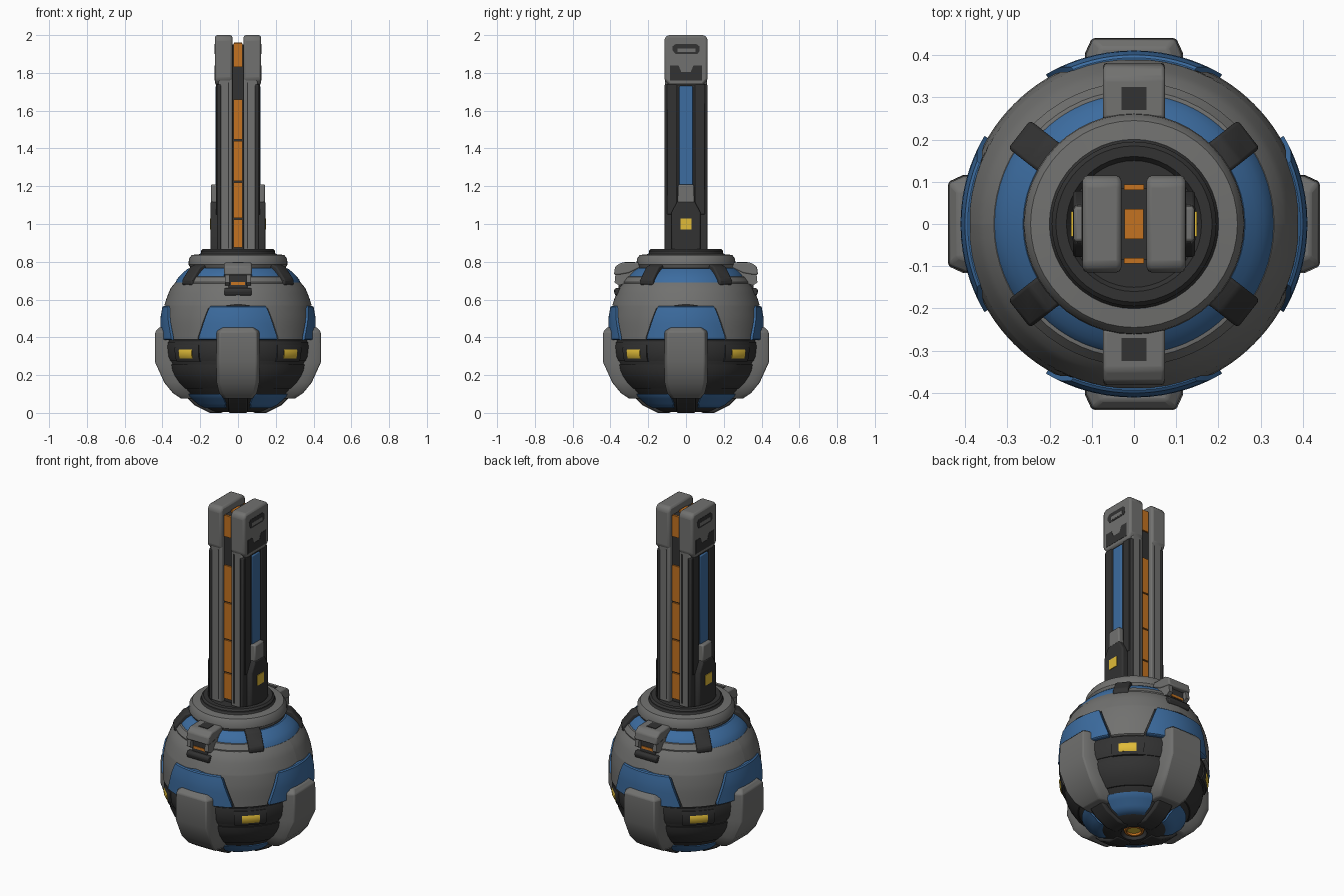
import bpy, bmesh, math
from mathutils import Matrix, Vector

if "Cube" in bpy.data.objects:
    bpy.data.objects.remove(bpy.data.objects["Cube"])


def mat(name, rgb):
    m = bpy.data.materials.new(name)
    m.diffuse_color = (*rgb, 1)
    m.use_nodes = True
    m.node_tree.nodes["Principled BSDF"].inputs["Base Color"].default_value = m.diffuse_color
    return m


GRAY = mat("gray armour", (0.165, 0.165, 0.16))
DARK = mat("dark metal", (0.032, 0.032, 0.032))
BLUE = mat("blue paint", (0.045, 0.15, 0.35))
ORANGE = mat("orange glow", (0.55, 0.17, 0.015))
YELLOW = mat("yellow light", (0.75, 0.5, 0.04))

# body radius by height
PROFILE = [(0, .13), (.04, .205), (.1, .275), (.15, .318), (.2, .35), (.28, .38), (.385, .39),
           (.5, .39), (.57, .378), (.62, .362), (.67, .34), (.72, .305), (.77, .255), (.85, .2)]


def radius(z):
    for (z0, r0), (z1, r1) in zip(PROFILE, PROFILE[1:]):
        if z <= z1:
            return r0 + (r1 - r0) * (z - z0) / (z1 - z0)
    return PROFILE[-1][1]


def finish(name, bm, m, bevel=0):
    bmesh.ops.recalc_face_normals(bm, faces=bm.faces[:])
    me = bpy.data.meshes.new(name)
    bm.to_mesh(me)
    bm.free()
    me.materials.append(m)
    ob = bpy.data.objects.new(name, me)
    bpy.context.collection.objects.link(ob)
    if bevel:
        b = ob.modifiers.new("bevel", 'BEVEL')
        b.width, b.segments, b.limit_method = bevel, 2, 'ANGLE'
    return ob


def lathe(name, pts, m, seg=48):
    bm = bmesh.new()
    vs = [bm.verts.new((r, 0, z)) for r, z in pts]
    es = [bm.edges.new(p) for p in zip(vs, vs[1:])]
    bmesh.ops.spin(bm, geom=vs + es, axis=(0, 0, 1), cent=(0, 0, 0), angle=2 * math.pi,
                   steps=seg, use_merge=True)
    bmesh.ops.remove_doubles(bm, verts=bm.verts[:], dist=1e-5)
    return finish(name, bm, m)


def box(name, x, y, z, m, bevel=0):
    bm = bmesh.new()
    bmesh.ops.create_cube(bm, size=1)
    for v in bm.verts:
        v.co = [(a + b) / 2 + c * (b - a) for (a, b), c in zip((x, y, z), v.co)]
    return finish(name, bm, m, bevel)


def loft(name, rings, m, deg=0, bevel=0):
    """Joins equal rings of points, caps the ends and turns the part about z."""
    bm = bmesh.new()
    rs = [[bm.verts.new(p) for p in ring] for ring in rings]
    n = len(rs[0])
    for a, b in zip(rs, rs[1:]):
        for i in range(n):
            bm.faces.new((a[i], a[(i + 1) % n], b[(i + 1) % n], b[i]))
    bm.faces.new(rs[0])
    bm.faces.new(rs[-1])
    bm.transform(Matrix.Rotation(math.radians(deg), 4, 'Z'))
    return finish(name, bm, m, bevel)


def prism(name, pts, half, m, deg=0, bevel=0):
    """Outline in (radius, z), as wide as 2 * half, turned to an angle."""
    return loft(name, [[(r, s * half, z) for r, z in pts] for s in (-1, 1)], m, deg, bevel)


def plate(name, pts, x0, x1, m, deg=0, bevel=0):
    """Outline in (y, z), from x0 to x1."""
    return loft(name, [[(x, y, z) for y, z in pts] for x in (x0, x1)], m, deg, bevel)


def patch(name, deg, rows, off, m, cols=12, sub=4, depth=.035):
    """Curved armour panel that follows the body; rows are (z, half angle)."""
    fine = [rows[0]]
    for (z0, h0), (z1, h1) in zip(rows, rows[1:]):
        fine += [(z0 + (z1 - z0) * k / sub, h0 + (h1 - h0) * k / sub) for k in range(1, sub + 1)]
    bm = bmesh.new()
    grids = []
    for d, edge in ((off, .006), (off - depth, 0)):
        grid = []
        for j, (z, h) in enumerate(fine):
            row = []
            for i in range(cols + 1):
                a = math.radians(deg + h * (2 * i / cols - 1))
                rim = edge if j in (0, len(fine) - 1) else 0
                r = radius(z) + d - rim
                row.append(bm.verts.new((r * math.cos(a), r * math.sin(a), z)))
            grid.append(row)
        grids.append(grid)
    for g in grids:
        for a, b in zip(g, g[1:]):
            for i in range(cols):
                bm.faces.new((a[i], a[i + 1], b[i + 1], b[i]))
    o, n = grids
    for r in (0, -1):
        for i in range(cols):
            bm.faces.new((o[r][i], o[r][i + 1], n[r][i + 1], n[r][i]))
    for c in (0, -1):
        for j in range(len(fine) - 1):
            bm.faces.new((o[j][c], o[j + 1][c], n[j + 1][c], n[j][c]))
    return finish(name, bm, m)


# dark inner body with a recessed lamp underneath
lathe("body_core", [(0, .035), (.06, .035), (.07, .004), (.125, .004)]
      + [(r - .006, z) for z, r in PROFILE[1:]] + [(0, .85)], DARK)
lathe("bottom_lamp_ring", [(.058, .034), (.052, .014), (.04, .014), (.036, .034)], ORANGE, 24)
lathe("bottom_lamp", [(.04, .034), (.036, .024), (0, .024)], YELLOW, 24)

# collar and turntable ring
lathe("collar", [(.2, .76), (.25, .765), (.262, .785), (.26, .815), (.245, .836), (.185, .842)], GRAY)
lathe("turntable_ring", [(.195, .835), (.195, .858), (.185, .868), (.16, .868), (.15, .855), (0, .855)], DARK)

for q in range(4):
    d, a = 45 + 90 * q, 90 * q
    # upper shell quarter, blue side panel
    patch("upper_shell", d, [(.385, 13), (.4, 13.2), (.555, 21.5), (.575, 45), (.69, 45)], .012, GRAY, 16)
    patch("side_panel", a, [(.387, 30.5), (.402, 30.3), (.545, 23), (.566, 21.5)], .021, BLUE)
    # belt, lower bands and diagonal lamp
    patch("belt", d, [(.275, 30), (.375, 30)], .004, DARK)
    patch("lamp_frame", d, [(.272, 13), (.36, 13)], .011, DARK)
    patch("belt_lamp", d, [(.288, 7), (.337, 7)], .016, YELLOW)
    patch("lower_band", d, [(.13, 27), (.255, 27)], .006, DARK)
    # blue underside panel and dark spoke
    patch("underside_panel", d, [(.025, 24), (.05, 28), (.1, 27)], .01, BLUE)
    prism("underside_spoke", [(.08, 0), (.15, 0), (.23, .04), (.29, .1), (.1, .1)], .05, DARK, a, .008)
    # armour fin
    rings = []
    for z, r, h in ((.452, .418, .09), (.43, .438, .113), (.27, .44, .116), (.16, .39, .113),
                    (.105, .345, .1), (.075, .3, .075)):
        rings.append([(r - .12, -h, z), (r - .035, -h, z), (r, -.86 * h, z),
                      (r, .86 * h, z), (r - .035, h, z), (r - .12, h, z)])
    loft("armour_fin", rings, GRAY, a, .006)

for s in (0, 180):
    # blue shoulder panels and gray front/back shoulder
    patch("shoulder_panel", s, [(.685, 33), (.765, 33)], .009, BLUE)
    patch("shoulder_shell", s + 90, [(.685, 50), (.715, 47), (.722, 46)], .012, GRAY, 16)
    for k in (-1, 1):
        patch("shoulder_strip", s + 90 + 30 * k, [(.718, 16), (.768, 16)], .009, BLUE)
        prism("small_bracket", [(.23, .775), (.25, .79), (.29, .775), (.345, .705), (.345, .68), (.3, .65)],
              .042, DARK, s + 38 * k, .008)
    # front and back hooded brackets
    b = s + 90
    prism("bracket_hood", [(.24, .77), (.25, .797), (.345, .795), (.375, .775), (.382, .73), (.355, .73), (.3, .74)],
          .073, GRAY, b, .008)
    prism("bracket_hood_pad", [(.27, .79), (.27, .7995), (.325, .7985), (.325, .79)], .03, DARK, b)
    for k in (-1, 1):
        prism("bracket_cheek", [(.26, .77), (.37, .77), (.378, .69), (.355, .675), (.28, .7)], .012, GRAY, b
              ).location = Vector((.058 * k, 0, 0))
    prism("bracket_core", [(.26, .77), (.352, .77), (.36, .62), (.3, .62)], .05, DARK, b, .006)
    prism("bracket_sill", [(.3, .66), (.376, .66), (.382, .645), (.375, .622), (.3, .62)], .072, DARK, b, .006)
    prism("bracket_lamp", [(.35, .678), (.361, .678), (.36, .692), (.35, .692)], .038, ORANGE, b)

    # tower halves
    plate("tower_slab", [(-.11, .85), (.11, .85), (.11, 1.78), (-.11, 1.78)], .03, .104, GRAY, s, .008)
    plate("tower_side", [(-.113, .85), (.113, .85), (.113, 1.74), (-.113, 1.74)], .09, .112, DARK, s, .006)
    for k in (-1, 1):
        plate("side_rail", [(k * .048, 1.05), (k * .1, 1.05), (k * .1, 1.74), (k * .048, 1.74)],
              .1, .117, DARK, s, .004)
        box("slab_seam", (.047, .053) if s == 0 else (-.053, -.047),
            (.1, .1115) if k > 0 else (-.1115, -.1), (.87, 1.75), DARK)
    plate("tower_blue_panel", [(-.036, 1.18), (.036, 1.18), (.036, 1.73), (-.036, 1.73)], .1, .12, BLUE, s, .005)
    plate("tower_head", [(-.09, 1.735), (.09, 1.735), (.115, 1.765), (.115, 1.98), (.098, 2.0),
                         (-.098, 2.0), (-.115, 1.98), (-.115, 1.765)], .03, .122, GRAY, s, .012)
    plate("head_slot", [(-.072, 1.92), (-.055, 1.9), (.06, 1.9), (.072, 1.915), (.072, 1.94), (.055, 1.953),
                        (-.055, 1.953), (-.072, 1.94)], .115, .1235, DARK, s)
    plate("head_slot_fill", [(-.045, 1.91), (.05, 1.91), (.05, 1.93), (-.045, 1.93)], .115, .1245, GRAY, s)
    plate("head_patch", [(-.085, 1.76), (.085, 1.76), (.085, 1.84), (.04, 1.84), (.025, 1.805), (-.025, 1.805),
                         (-.04, 1.84), (-.085, 1.84)], .115, .1235, DARK, s)
    # stepped foot with lamp at the tower base
    plate("tower_foot", [(-.078, .85), (.078, .85), (.078, 1.06), (.045, 1.12), (-.045, 1.12), (-.078, 1.06)],
          .1, .145, DARK, s, .008)
    plate("foot_cap", [(-.045, 1.1), (.045, 1.1), (.042, 1.21), (-.042, 1.21)], .1, .143, GRAY, s, .008)
    plate("foot_lamp", [(-.03, .97), (.03, .97), (.03, 1.03), (-.03, 1.03)], .14, .149, YELLOW, s)

# glowing core between the tower halves
box("tower_core", (-.031, .031), (-.085, .085), (.85, 1.95), DARK)
for z0, z1 in ((.875, 1.025), (1.033, 1.22), (1.228, 1.44), (1.448, 1.66), (1.83, 1.955)):
    for y in (-1, 1):
        box("core_strip", (-.024, .024), sorted((y * .08, y * .094)), (z0, z1), ORANGE)
box("core_top", (-.022, .022), (-.035, .035), (1.94, 1.962), ORANGE)

# smooth curved surfaces, keep edges crisp
for ob in bpy.context.scene.objects:
    ob.select_set(True)
    bpy.context.view_layer.objects.active = ob
bpy.ops.object.shade_smooth_by_angle(angle=math.radians(32))
